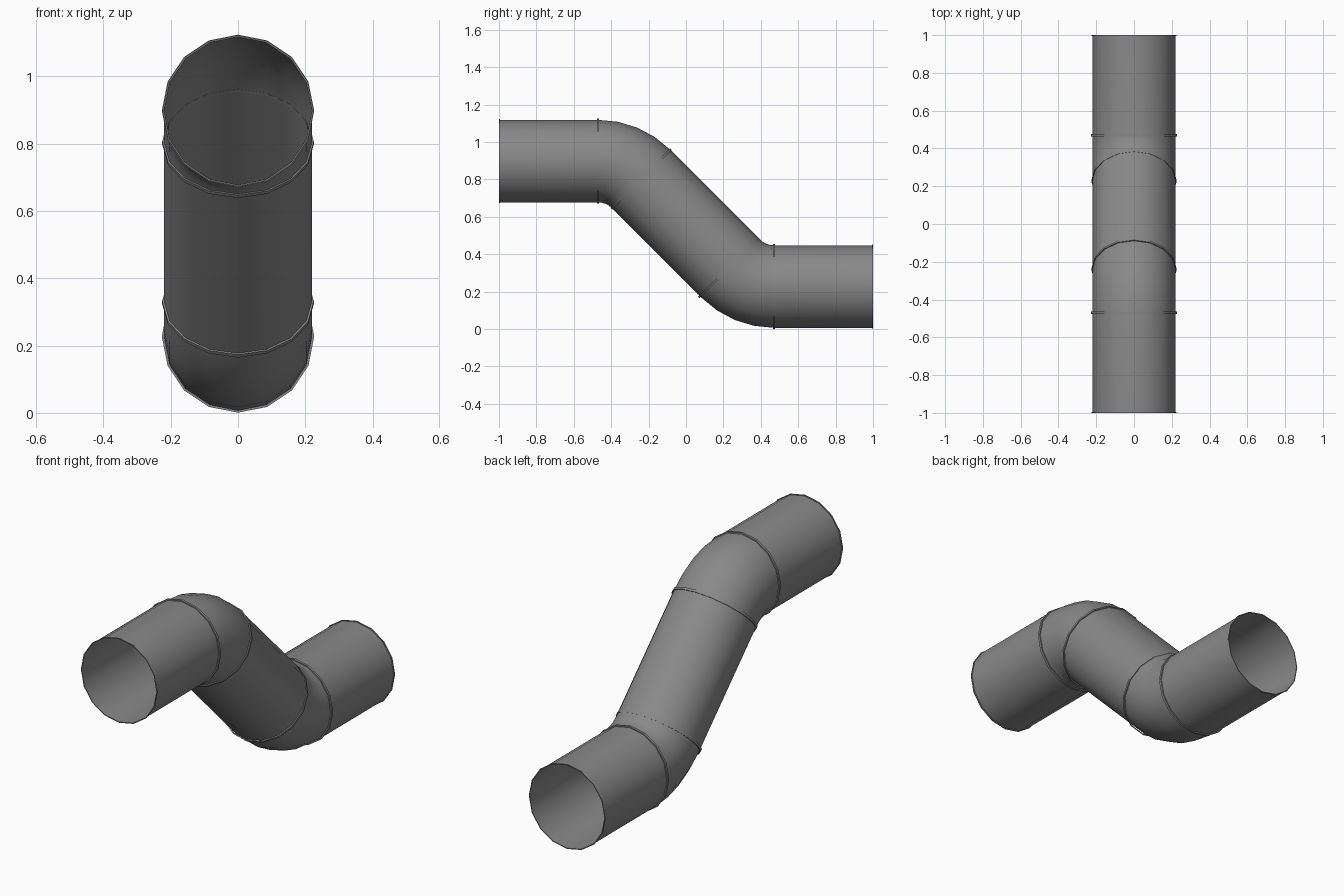
import bpy, bmesh
from math import sin, cos, pi, radians
from mathutils import Vector

if "Cube" in bpy.data.objects:
    bpy.data.objects.remove(bpy.data.objects["Cube"])

SIDES = 16
TUBE_R = 0.2205
BEND_R = 0.325
BEND_Y = 0.47          # where the level pipes meet the elbows
MID_Z = 0.5625         # height of the point of symmetry
A = radians(45)
DIAG = BEND_Y - BEND_R * sin(A)                # diagonal pipe half extent
LEVEL = DIAG + BEND_R * (1 - cos(A))           # level pipe offset from MID_Z

# Dark grey metal
metal = bpy.data.materials.new("dark_metal")
metal.diffuse_color = (0.25, 0.25, 0.25, 1)
metal.use_nodes = True
metal.node_tree.nodes["Principled BSDF"].inputs["Base Color"].default_value = metal.diffuse_color


def loft(name, stations, closed=False):
    """Skin circles given as (y, z, downward tilt, radius)."""
    bm = bmesh.new()
    loops = []
    for y, z, tilt, r in stations:
        up = Vector((0, sin(tilt), cos(tilt)))
        loops.append([bm.verts.new(Vector((0, y, z))
                      + Vector((1, 0, 0)) * r * sin(2 * pi * i / SIDES)
                      + up * r * cos(2 * pi * i / SIDES)) for i in range(SIDES)])
    pairs = list(zip(loops, loops[1:]))
    if closed:
        pairs.append((loops[-1], loops[0]))
    for a, b in pairs:
        for i in range(SIDES):
            j = (i + 1) % SIDES
            bm.faces.new((a[i], b[i], b[j], a[j]))
    bmesh.ops.recalc_face_normals(bm, faces=bm.faces)
    mesh = bpy.data.meshes.new(name)
    bm.to_mesh(mesh)
    bm.free()
    mesh.materials.append(metal)
    obj = bpy.data.objects.new(name, mesh)
    bpy.context.collection.objects.link(obj)
    bpy.ops.object.select_all(action='DESELECT')
    obj.select_set(True)
    bpy.context.view_layer.objects.active = obj
    bpy.ops.object.shade_smooth_by_angle(angle=radians(35))
    return obj


def band(name, y, z, tilt, width, outer, inner):
    """Raised collar with a rectangular section, centred on the path."""
    h = width / 2
    dy, dz = cos(tilt) * h, -sin(tilt) * h
    section = [(-1, inner), (-1, outer), (1, outer), (1, inner)]
    return loft(name, [(y + s * dy, z + s * dz, tilt, r) for s, r in section], True)


# Pipe: upper level run, elbow, diagonal, elbow, lower level run
STEPS = 4
upper = [(-1, MID_Z + LEVEL, 0, TUBE_R)]
for k in range(STEPS + 1):
    t = A * k / STEPS
    upper.append((-BEND_Y + BEND_R * sin(t),
                  MID_Z + LEVEL - BEND_R * (1 - cos(t)), t, TUBE_R))
lower = [(-y, 2 * MID_Z - z, t, r) for y, z, t, r in reversed(upper)]
loft("pipe", upper + lower)

# Collars at the joints and thin lips at the open ends
for side, label in ((-1, "upper"), (1, "lower")):
    z = MID_Z - side * LEVEL
    band(label + "_end_lip", side * 0.997, z, 0, 0.006, 0.2245, 0.220)
    band(label + "_level_collar", side * BEND_Y, z, 0, 0.012, 0.2265, 0.2195)
    # the lower diagonal collar sits slightly up the slope, toward the underside
    dy, dz = (-0.012, 0.006) if side > 0 else (0, 0)
    band(label + "_diagonal_collar", side * DIAG + dy,
         MID_Z - side * DIAG + dz, A, 0.012, 0.2255, 0.2195)
